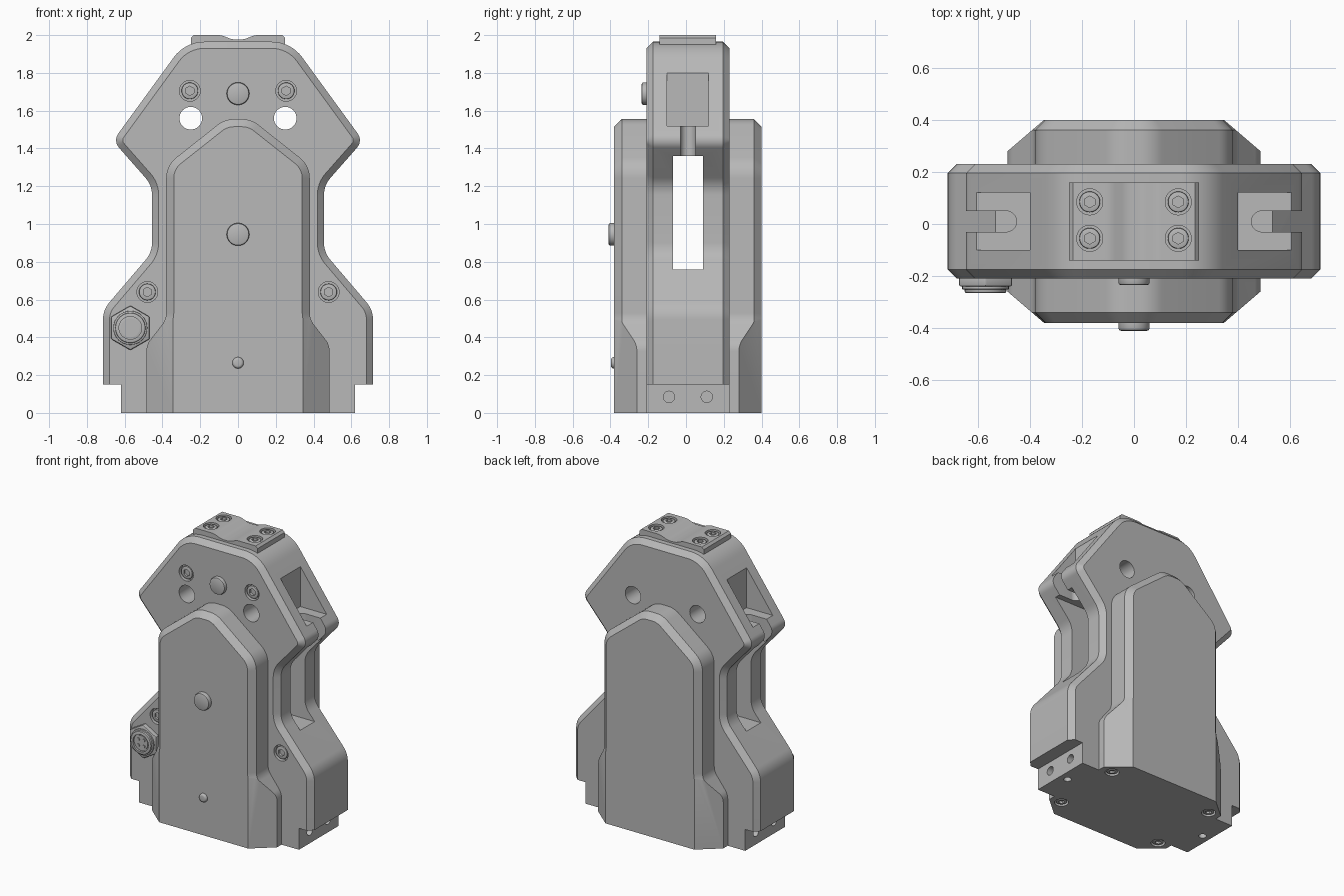
import bpy, bmesh, math
from mathutils import Vector

cube = bpy.data.objects.get("Cube")
if cube:
    bpy.data.objects.remove(cube, do_unlink=True)

GREY = (0.48, 0.48, 0.48, 1)
grey = bpy.data.materials.new("satin grey")
grey.use_nodes = True
grey.diffuse_color = GREY
grey.node_tree.nodes["Principled BSDF"].inputs["Base Color"].default_value = GREY
AXES = {"x": (0, math.pi / 2, 0), "y": (math.pi / 2, 0, 0), "z": (0, 0, 0)}
MID = 0.01  # depth of the centre plane of the housing


def finish(ob, name):
    ob.name = ob.data.name = name
    ob.data.materials.clear()
    ob.data.materials.append(grey)
    return ob


def outline(half):
    """Mirror half a profile of (x, z, radius) and round its corners."""
    full = half + [(-x, z, r) for x, z, r in reversed(half)]
    pts = []
    for i, (x, z, r) in enumerate(full):
        p = Vector((x, z))
        if r == 0:
            pts.append(p)
            continue
        u = (Vector(full[i - 1][:2]) - p).normalized()
        v = (Vector(full[(i + 1) % len(full)][:2]) - p).normalized()
        half_ang = u.angle(v) / 2
        c = p + (u + v).normalized() * (r / math.sin(half_ang))
        a = p + u * (r / math.tan(half_ang)) - c
        b = p + v * (r / math.tan(half_ang)) - c
        turn = math.pi - 2 * half_ang
        for k in range(9):
            f = k / 8
            pts.append(c + (a * math.sin((1 - f) * turn) + b * math.sin(f * turn)) / math.sin(turn))
    return pts


def prism(name, half, y0, y1, chamfer=0, caps=(), floor=0):
    """Extrude a profile along y, chamfering the rim of the chosen caps above floor."""
    bm = bmesh.new()
    face = bm.faces.new([bm.verts.new((p.x, y0, p.y)) for p in outline(half)])
    ext = bmesh.ops.extrude_face_region(bm, geom=[face], use_keep_orig=True)
    new = [g for g in ext["geom"] if isinstance(g, bmesh.types.BMVert)]
    bmesh.ops.translate(bm, verts=new, vec=(0, y1 - y0, 0))
    bmesh.ops.recalc_face_normals(bm, faces=bm.faces)
    if chamfer:
        rim = [e for e in bm.edges
               if any(all(abs(v.co.y - y) < 1e-4 for v in e.verts) for y in caps)
               and max(v.co.z for v in e.verts) > floor]
        bmesh.ops.bevel(bm, geom=rim, offset=chamfer, segments=1, affect="EDGES")
        bmesh.ops.recalc_face_normals(bm, faces=bm.faces)
    me = bpy.data.meshes.new(name)
    bm.to_mesh(me)
    bm.free()
    ob = bpy.data.objects.new(name, me)
    bpy.context.collection.objects.link(ob)
    return finish(ob, name)


def cyl(name, r, h, loc, axis, sides=32):
    bpy.ops.mesh.primitive_cylinder_add(vertices=sides, radius=r, depth=h,
                                        location=loc, rotation=AXES[axis])
    return finish(bpy.context.object, name)


def box(lo, hi):
    lo, hi = Vector(lo), Vector(hi)
    bpy.ops.mesh.primitive_cube_add(size=1, location=(lo + hi) / 2, scale=hi - lo)
    return finish(bpy.context.object, "cutter")


def apply(ob, mod):
    bpy.context.view_layer.objects.active = ob
    bpy.ops.object.modifier_apply(modifier=mod.name)


def cut(targets, tool, op="DIFFERENCE"):
    tool.hide_render = True
    for ob in targets:
        mod = ob.modifiers.new("cut", "BOOLEAN")
        mod.operation, mod.solver, mod.object = op, "EXACT", tool
        apply(ob, mod)
    bpy.data.objects.remove(tool, do_unlink=True)


def bevel(ob, width, segments=2):
    mod = ob.modifiers.new("bevel", "BEVEL")
    mod.width, mod.segments, mod.limit_method = width, segments, "ANGLE"
    apply(ob, mod)
    return ob


def screw(name, targets, loc, out, axis, r):
    """Counterbored socket screw whose head lies just under the surface."""
    loc, out = Vector(loc), Vector(out)
    cut(targets, cyl("cutter", r, 0.06, loc, axis))
    head = bevel(cyl(name, r * 0.8, 0.03, loc - out * 0.02, axis), 0.005)
    cut([head], cyl("cutter", r * 0.45, 0.03, loc - out * 0.005, axis, 6))


# Main housing
body = prism("housing", [
    (0.62, 0, 0), (0.62, 0.15, 0), (0.715, 0.15, 0), (0.715, 0.545, 0.14),
    (0.455, 0.85, 0.14), (0.455, 1.205, 0.14), (0.662, 1.44, 0.06),
    (0.28, 1.965, 0.2)], -0.21, 0.23, 0.035, (-0.21, 0.23), 0.16)

# Front and back covers, tapered in plan at the flared foot
cover = [(0.485, 0, 0), (0.485, 0.36, 0.1), (0.38, 0.495, 0.1),
         (0.38, 1.31, 0.14), (0.07, 1.555, 0.14)]
front = prism("front_cover", cover, -0.38, -0.19, 0.04, (-0.38,), 0.01)
back = prism("back_cover", cover, 0.21, 0.40, 0.04, (0.40,), 0.01)
plan = prism("plan", [(0.228, -0.48, 0), (0.6, -0.1615, 0),
                      (0.6, 0.1815, 0), (0.228, 0.5, 0)], -3, 1)
plan.rotation_euler.x = -math.pi / 2
cut([front, back], plan, "INTERSECT")

# Window running through the waist
cut([body], box((-1, -0.07, 0.76), (1, 0.09, 1.36)))

# Top pad with a shallow saddle
pad = prism("top_pad", [(0.25, 1.94, 0), (0.25, 1.985, 0), (0.235, 2, 0),
                        (0.09, 2, 0.1), (0.03, 1.977, 0.1)], -0.14, 0.16)

for s in (-1, 1):
    side = "left" if s > 0 else "right"
    # Shoulder pocket and the round-ended slot below it
    lo, hi = sorted((s * 0.40, s * 0.85))
    cut([body], box((lo, MID - 0.11, 1.52), (hi, MID + 0.11, 1.9)))
    lo, hi = sorted((s * 0.49, s * 0.85))
    cut([body], box((lo, MID - 0.04, 1.2), (hi, MID + 0.04, 1.6)))
    cut([body], cyl("cutter", 0.0402, 0.37, (s * 0.491, MID, 1.415), "z"))
    # Cross holes, foot holes and bottom dowel holes
    cut([body], cyl("cutter", 0.06, 1, (s * 0.25, 0, 1.56), "y", 40))
    for y in (-0.1, 0.1):
        cut([body], cyl("cutter", 0.03, 0.1, (s * 0.62, MID + y, 0.085), "x", 24))
    cut([body], cyl("cutter", 0.025, 0.1, (s * 0.56, MID, 0), "z", 24))
    # Socket screws
    screw(side + "_upper_screw", [body], (s * 0.255, -0.21, 1.705), (0, -1, 0), "y", 0.055)
    screw(side + "_lower_screw", [body], (s * 0.48, -0.21, 0.64), (0, -1, 0), "y", 0.055)
    for y, end in ((-1, "front"), (1, "back")):
        screw(f"{side}_{end}_pad_screw", [pad],
              (s * 0.17, 0.015 + y * 0.07, 2), (0, 0, 1), "z", 0.05)
        screw(f"{side}_{end}_base_screw", [body, front if y < 0 else back],
              (s * 0.4, MID + y * 0.25, 0), (0, 0, -1), "z", 0.045)

# Round caps on the front
bevel(cyl("upper_cap", 0.06, 0.055, (0, -0.2075, 1.69), "y", 40), 0.01)
bevel(cyl("middle_cap", 0.06, 0.06, (0, -0.38, 0.945), "y", 40), 0.01)
bevel(cyl("lower_stud", 0.03, 0.05, (0, -0.372, 0.265), "y"), 0.014, 4)

# Cable socket: hex nut, threaded collar, pins
cx, cz = -0.57, 0.45
bevel(cyl("socket_nut", 0.118, 0.05, (cx, -0.215, cz), "y", 6), 0.008)
collar = bevel(cyl("socket_collar", 0.08, 0.06, (cx, -0.235, cz), "y"), 0.006)
cut([collar], cyl("cutter", 0.06, 0.04, (cx, -0.265, cz), "y"))
cyl("socket_core", 0.05, 0.03, (cx, -0.242, cz), "y")
bevel(cyl("socket_ring", 0.09, 0.012, (cx, -0.245, cz), "y"), 0.003)
for k in range(4):
    a = math.pi / 4 + k * math.pi / 2
    cyl("socket_pin", 0.01, 0.02, (cx + 0.03 * math.cos(a), -0.254, cz + 0.03 * math.sin(a)), "y", 12)

# Smooth rounded walls, keep edges crisp
bpy.ops.object.select_all(action="DESELECT")
for ob in bpy.context.scene.objects:
    if ob.type == "MESH":
        ob.select_set(True)
        bpy.context.view_layer.objects.active = ob
bpy.ops.object.shade_smooth_by_angle(angle=math.radians(28))
